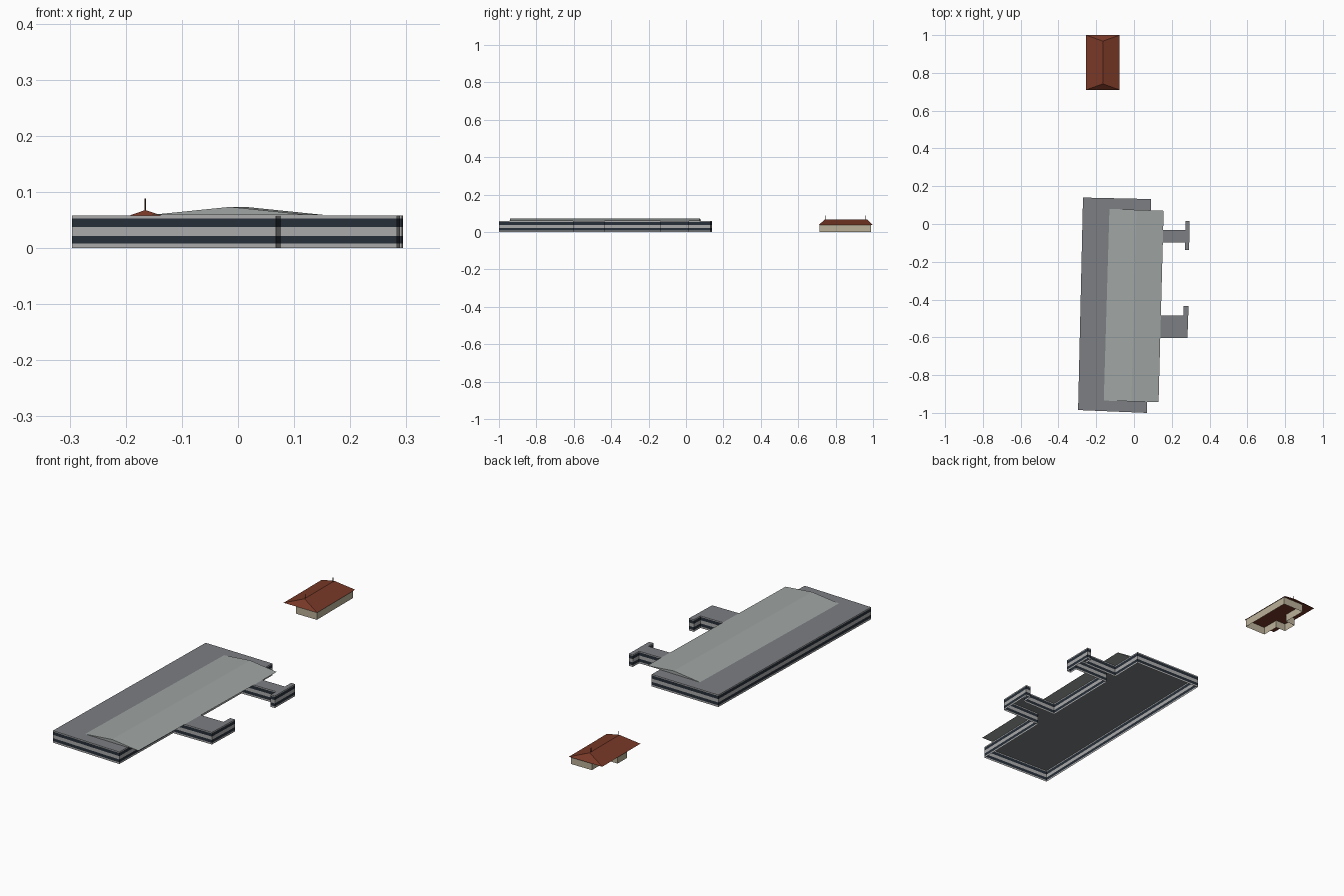
import bpy, bmesh

cube = bpy.data.objects.get("Cube")
if cube:
    bpy.data.objects.remove(cube, do_unlink=True)


def material(name, rgb):
    mat = bpy.data.materials.new(name)
    mat.use_nodes = True
    mat.diffuse_color = (*rgb, 1)
    bsdf = mat.node_tree.nodes["Principled BSDF"]
    bsdf.inputs["Base Color"].default_value = (*rgb, 1)
    bsdf.inputs["Roughness"].default_value = 0.9
    return mat


PANEL = material("light grey wall", (0.40, 0.40, 0.40))
GLASS = material("dark blue window", (0.02, 0.028, 0.04))
DECK = material("slate grey roof", (0.20, 0.21, 0.23))
METAL = material("pale grey roof", (0.35, 0.38, 0.37))
TILE = material("red brown tile", (0.19, 0.04, 0.02))
PLASTER = material("cream plaster", (0.50, 0.44, 0.32))
IRON = material("dark brown finial", (0.06, 0.02, 0.012))


def finish(name, bm, mats, outward=True):
    if outward:
        bmesh.ops.recalc_face_normals(bm, faces=bm.faces)
    mesh = bpy.data.meshes.new(name)
    bm.to_mesh(mesh)
    bm.free()
    for m in mats:
        mesh.materials.append(m)
    obj = bpy.data.objects.new(name, mesh)
    bpy.context.collection.objects.link(obj)
    return obj


def walls(name, outline, levels, mats):
    """Open wall ring around a footprint; alternate bands alternate materials."""
    bm = bmesh.new()
    rings = [[bm.verts.new((x, y, z)) for x, y in outline] for z in levels]
    n = len(outline)
    for band, (low, high) in enumerate(zip(rings, rings[1:])):
        for i in range(n):
            j = (i + 1) % n
            face = bm.faces.new((low[i], low[j], high[j], high[i]))
            face.material_index = band % len(mats)
    return finish(name, bm, mats, outward=False)


def slab(name, outline, z, mat):
    bm = bmesh.new()
    bm.faces.new([bm.verts.new((x, y, z)) for x, y in outline])
    return finish(name, bm, [mat], outward=False)


def ridge_roof(name, corners, ridge, eave_z, ridge_z, mat):
    """Roof over four corners (SW, SE, NE, NW) with a ridge from south to north."""
    bm = bmesh.new()
    sw, se, ne, nw = [bm.verts.new((x, y, eave_z)) for x, y in corners]
    s, n = [bm.verts.new((x, y, ridge_z)) for x, y in ridge]
    for face in ((sw, s, n, nw), (se, ne, n, s), (sw, se, s), (ne, nw, n), (sw, nw, ne, se)):
        bm.faces.new(face)
    return finish(name, bm, [mat])


# Long hall with two side wings, banded by two window strips
HALL_TOP = 0.058
hall_outline = [
    (-0.296, -0.985), (0.068, -1.0),
    # south wing
    (0.077, -0.603), (0.283, -0.603), (0.289, -0.435), (0.263, -0.435),
    (0.262, -0.484), (0.079, -0.484),
    # north wing
    (0.086, -0.097), (0.270, -0.097), (0.269, -0.137), (0.292, -0.137),
    (0.294, 0.015), (0.273, 0.015), (0.272, -0.032), (0.087, -0.032),
    (0.09, 0.132), (-0.27, 0.14),
]
walls("hall_walls", hall_outline, [0, 0.008, 0.022, 0.038, 0.053, HALL_TOP], [PANEL, GLASS])
slab("hall_flat_roof", hall_outline, HALL_TOP, DECK)

# Low pitched roof laid over the hall and overhanging its left side
ridge_roof("hall_pitched_roof",
           [(-0.16, -0.935), (0.13, -0.943), (0.157, 0.07), (-0.13, 0.08)],
           [(-0.014, -0.939), (0.013, 0.075)], 0.0588, 0.0735, METAL)

# Small house with a side porch under a hipped roof
house_outline = [
    (-0.192, 0.714), (-0.08, 0.714), (-0.08, 0.99), (-0.192, 0.99),
    (-0.192, 0.87), (-0.245, 0.87), (-0.245, 0.80), (-0.192, 0.80),
]
walls("house_walls", house_outline, [0, 0.038], [PLASTER])
ridge_roof("house_hipped_roof",
           [(-0.254, 0.71), (-0.076, 0.71), (-0.076, 1.0), (-0.254, 1.0)],
           [(-0.165, 0.742), (-0.165, 0.968)], 0.037, 0.068, TILE)

# Finials on the ridge
for label, y in (("front", 0.747), ("back", 0.958)):
    bpy.ops.mesh.primitive_cylinder_add(vertices=6, radius=0.0015, depth=0.022,
                                        location=(-0.165, y, 0.077))
    finial = bpy.context.object
    finial.name = label + "_finial"
    finial.data.materials.append(IRON)
